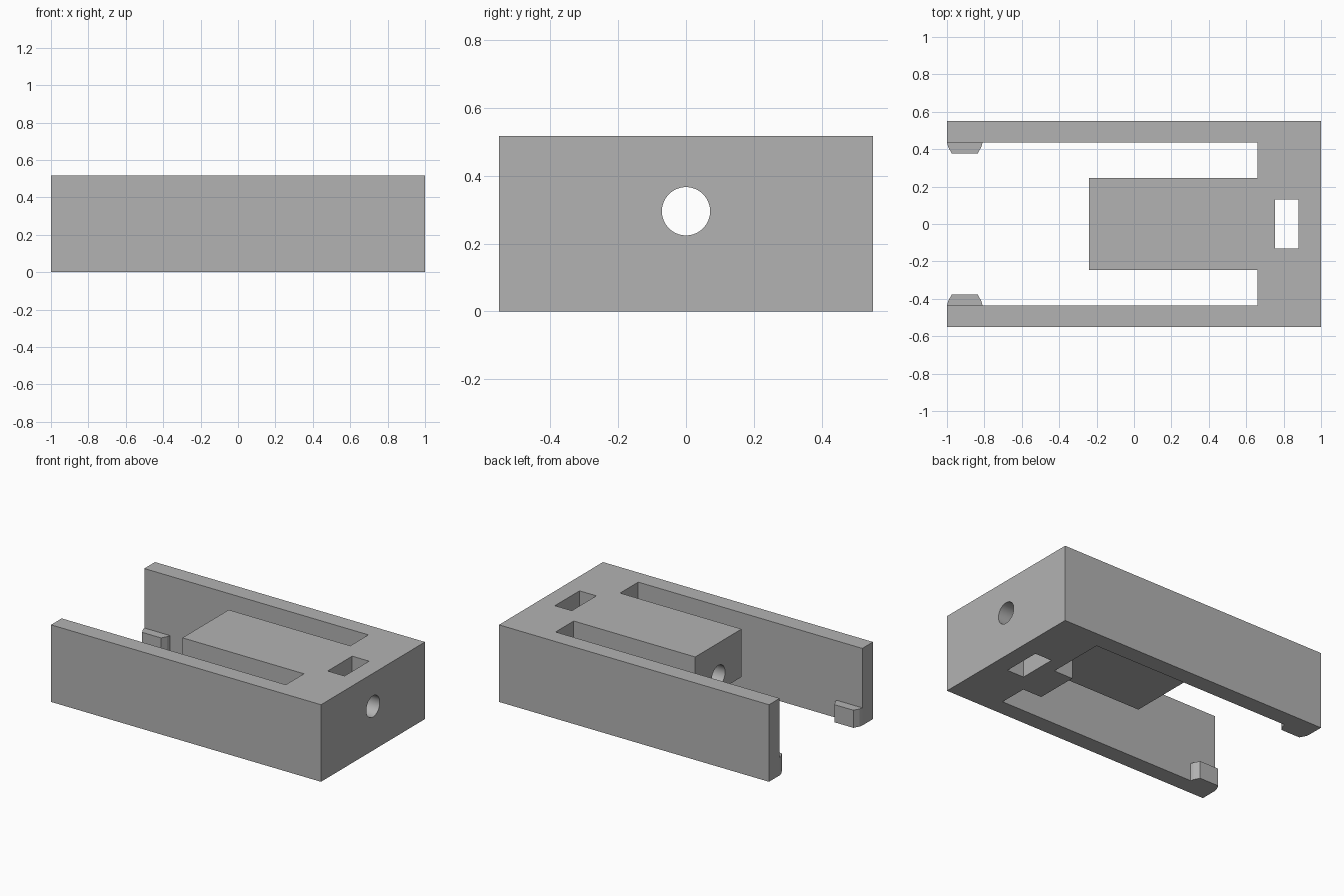
import bpy, bmesh, math

if "Cube" in bpy.data.objects:
    bpy.data.objects.remove(bpy.data.objects["Cube"], do_unlink=True)

HEIGHT = 0.516
HALF_WIDTH = 0.55
ARM_IN = 0.437        # inner face of the side arms
TONGUE = 0.245        # half width of the centre tongue
SLOT_END = 0.66
TONGUE_END = -0.24

grey = bpy.data.materials.new("plain grey")
grey.use_nodes = True
colour = (0.45, 0.45, 0.45, 1)
grey.diffuse_color = colour
grey.node_tree.nodes["Principled BSDF"].inputs["Base Color"].default_value = colour


def prism(name, outline, z0, z1):
    """Extrude a plan outline between two heights."""
    bm = bmesh.new()
    face = bm.faces.new([bm.verts.new((x, y, z0)) for x, y in outline])
    top = bmesh.ops.extrude_face_region(bm, geom=[face])["geom"]
    bmesh.ops.translate(bm, vec=(0, 0, z1 - z0),
                        verts=[v for v in top if isinstance(v, bmesh.types.BMVert)])
    bmesh.ops.recalc_face_normals(bm, faces=bm.faces)
    mesh = bpy.data.meshes.new(name)
    bm.to_mesh(mesh)
    bm.free()
    mesh.materials.append(grey)
    obj = bpy.data.objects.new(name, mesh)
    bpy.context.collection.objects.link(obj)
    return obj


def rect(x0, x1, y0, y1):
    return [(x0, y0), (x1, y0), (x1, y1), (x0, y1)]


def cut(target, cutter):
    """Subtract the cutter and delete it."""
    mod = target.modifiers.new("cut", "BOOLEAN")
    mod.operation = "DIFFERENCE"
    mod.solver = "EXACT"
    mod.object = cutter
    bpy.context.view_layer.objects.active = target
    bpy.ops.object.modifier_apply(modifier=mod.name)
    bpy.data.objects.remove(cutter, do_unlink=True)


# Body: end block with two long arms and a centre tongue
half = [(1, HALF_WIDTH), (-1, HALF_WIDTH), (-1, ARM_IN), (SLOT_END, ARM_IN),
        (SLOT_END, TONGUE), (TONGUE_END, TONGUE)]
body = prism("body", half + [(x, -y) for x, y in reversed(half)], 0, HEIGHT)

# Recess under the tongue, with a stepped inner end
recess = [(-0.4, -0.3), (0.52, -0.3), (0.52, 0.045), (SLOT_END, 0.045),
          (SLOT_END, 0.3), (-0.4, 0.3)]
cut(body, prism("recess_cutter", recess, -0.1, 0.195))

# Rectangular window through the end block
cut(body, prism("window_cutter", rect(0.755, 0.88, -0.13, 0.13), -0.1, 0.7))

# Round bore along the length
bpy.ops.mesh.primitive_cylinder_add(vertices=64, radius=0.071, depth=3,
                                    location=(0, 0, 0.295),
                                    rotation=(0, math.pi / 2, 0))
bore = bpy.context.object
bore.data.materials.append(grey)
cut(body, bore)

# Small retaining clips at the arm tips
clip = [(-1, ARM_IN), (-0.995, 0.415), (-0.975, 0.378),
        (-0.835, 0.378), (-0.815, 0.415), (-0.81, ARM_IN)]
for side, sign in (("left", 1), ("right", -1)):
    name = "back_clip" if sign > 0 else "front_clip"
    prism(name, [(x, y * sign) for x, y in clip], 0, 0.118)

# Smooth the bore while keeping all corners sharp
bpy.ops.object.select_all(action="DESELECT")
body.select_set(True)
bpy.context.view_layer.objects.active = body
bpy.ops.object.shade_smooth_by_angle(angle=math.radians(30))
